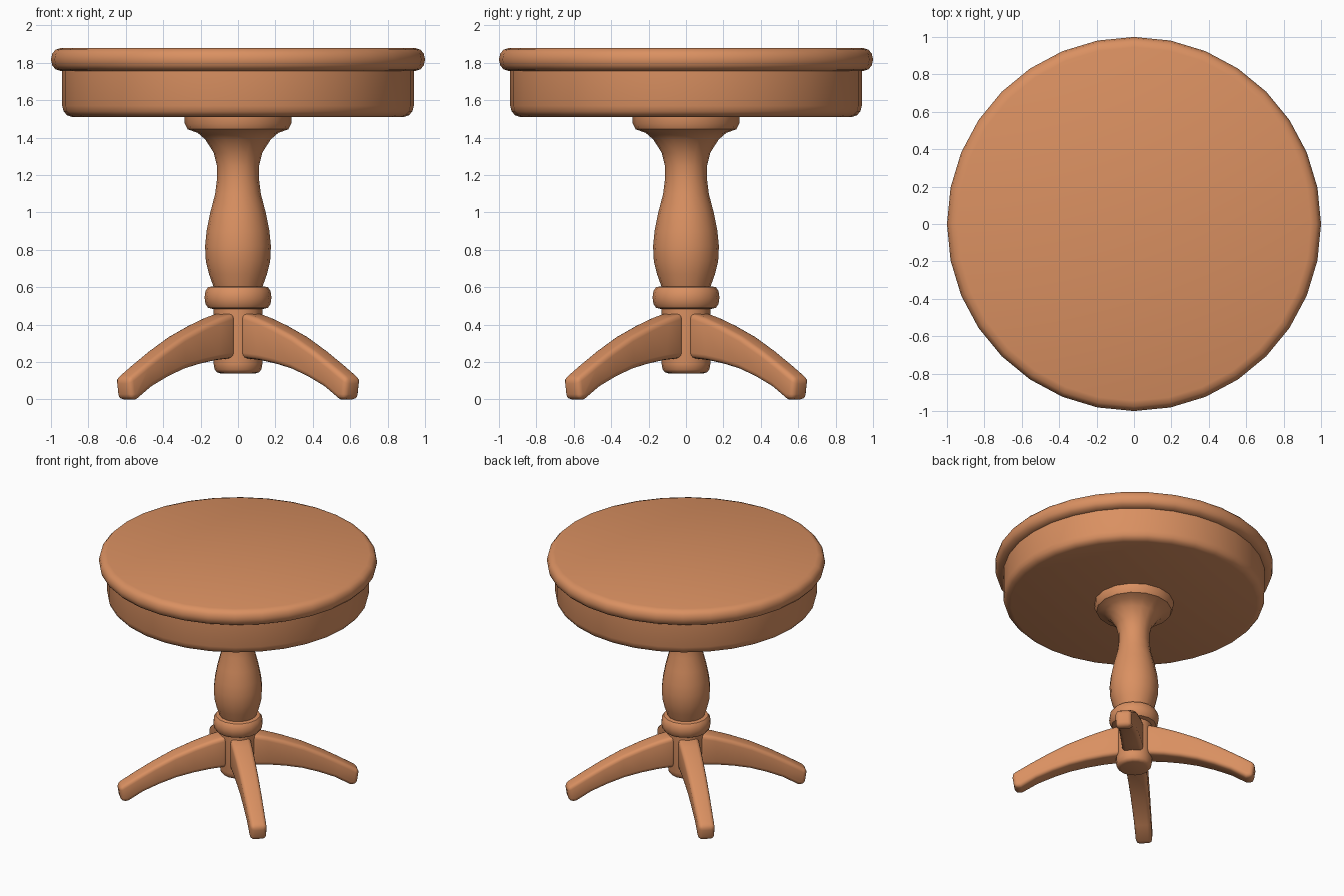
import bpy, bmesh, math
from mathutils import Vector

if "Cube" in bpy.data.objects:
    bpy.data.objects.remove(bpy.data.objects["Cube"])

wood = bpy.data.materials.new("warm wood")
wood.diffuse_color = (0.70, 0.28, 0.12, 1)
wood.use_nodes = True
wood.node_tree.nodes["Principled BSDF"].inputs["Base Color"].default_value = wood.diffuse_color


def finish(name, bm, angle=40, bevel=0):
    bmesh.ops.recalc_face_normals(bm, faces=bm.faces[:])
    me = bpy.data.meshes.new(name)
    bm.to_mesh(me)
    bm.free()
    me.materials.append(wood)
    ob = bpy.data.objects.new(name, me)
    bpy.context.collection.objects.link(ob)
    bpy.ops.object.select_all(action='DESELECT')
    ob.select_set(True)
    bpy.context.view_layer.objects.active = ob
    if bevel:
        mod = ob.modifiers.new("rounded edges", 'BEVEL')
        mod.width = bevel
        mod.segments = 3
        mod.limit_method = 'ANGLE'
        mod.angle_limit = math.radians(40)
        bpy.ops.object.modifier_apply(modifier=mod.name)
    bpy.ops.object.shade_smooth_by_angle(angle=math.radians(angle))
    return ob


def lathe(name, profile, sides):
    """Closed turned part from (radius, height) points, top to bottom."""
    bm = bmesh.new()
    rings = []
    for r, z in profile:
        rings.append([bm.verts.new((r * math.cos(2 * math.pi * i / sides),
                                    r * math.sin(2 * math.pi * i / sides), z))
                      for i in range(sides)])
    for a, b in zip(rings, rings[1:]):
        for i in range(sides):
            j = (i + 1) % sides
            bm.faces.new((a[i], a[j], b[j], b[i]))
    bm.faces.new(rings[0])
    bm.faces.new(rings[-1])
    return finish(name, bm)


# Round top with a rolled rim
lathe("table_top", [(0.945, 1.88), (0.975, 1.87), (0.993, 1.85), (1.0, 1.818),
                    (0.993, 1.785), (0.975, 1.765), (0.945, 1.755)], 32)

# Drum-shaped apron under the top
lathe("apron", [(0.94, 1.76), (0.94, 1.57), (0.932, 1.54), (0.915, 1.52),
                (0.885, 1.51)], 32)

# Turned column with a flared collar
lathe("column", [(0.285, 1.515), (0.285, 1.475), (0.27, 1.445), (0.215, 1.425),
                 (0.175, 1.39), (0.13, 1.32), (0.113, 1.25), (0.112, 1.18),
                 (0.122, 1.10), (0.148, 1.00), (0.168, 0.90), (0.176, 0.82),
                 (0.172, 0.74), (0.155, 0.67), (0.13, 0.60)], 16)

# Ring above the legs
lathe("ring", [(0.135, 0.605), (0.16, 0.60), (0.174, 0.58), (0.179, 0.545),
               (0.174, 0.51), (0.16, 0.49), (0.13, 0.483)], 16)

# Hub that holds the legs
lathe("hub", [(0.13, 0.49), (0.13, 0.19), (0.125, 0.16), (0.112, 0.145),
              (0.095, 0.14)], 16)

# Four curved, tapering legs on the diagonals: (distance out, height)
top = [(0.09, 0.465), (0.20, 0.437), (0.32, 0.397), (0.47, 0.338),
       (0.62, 0.262), (0.75, 0.188), (0.875, 0.115)]
bottom = [(0.09, 0.222), (0.22, 0.21), (0.34, 0.19), (0.46, 0.162),
          (0.58, 0.12), (0.70, 0.068), (0.81, 0.0)]
for k, name in enumerate(["back_right", "back_left", "front_left", "front_right"]):
    a = math.radians(45 + 90 * k)
    out = Vector((math.cos(a), math.sin(a), 0))
    side = Vector((-out.y, out.x, 0))
    bm = bmesh.new()
    rings = []
    for i, (t, b) in enumerate(zip(top, bottom)):
        w = 0.076 - 0.018 * i / (len(top) - 1)
        rings.append([bm.verts.new(out * r + side * s * w + Vector((0, 0, z)))
                      for (r, z), s in ((t, 1), (t, -1), (b, -1), (b, 1))])
    # short foot: blunt end standing on the floor
    rings.append([bm.verts.new(out * r + side * s * 0.058 + Vector((0, 0, z)))
                  for (r, z), s in (((0.877, 0.112), 1), ((0.877, 0.112), -1),
                                    ((0.86, 0.0), -1), ((0.86, 0.0), 1))])
    bmesh.ops.delete(bm, geom=rings.pop(-2), context='VERTS')
    # the last loft ring is replaced by the foot: re-add its sole edge
    sole = [bm.verts.new(out * 0.81 + side * s * 0.058) for s in (-1, 1)]
    for p, q in zip(rings[:-2], rings[1:-1]):
        for i in range(4):
            j = (i + 1) % 4
            bm.faces.new((p[i], p[j], q[j], q[i]))
    p, q = rings[-2], rings[-1]
    bm.faces.new((p[0], p[1], q[1], q[0]))
    bm.faces.new((p[1], p[2], sole[0], q[2], q[1]))
    bm.faces.new((p[2], p[3], sole[1], sole[0]))
    bm.faces.new((sole[0], sole[1], q[3], q[2]))
    bm.faces.new((p[3], p[0], q[0], q[3], sole[1]))
    bm.faces.new(rings[0])
    bm.faces.new(q)
    finish(name + "_leg", bm, 40, 0.028)
